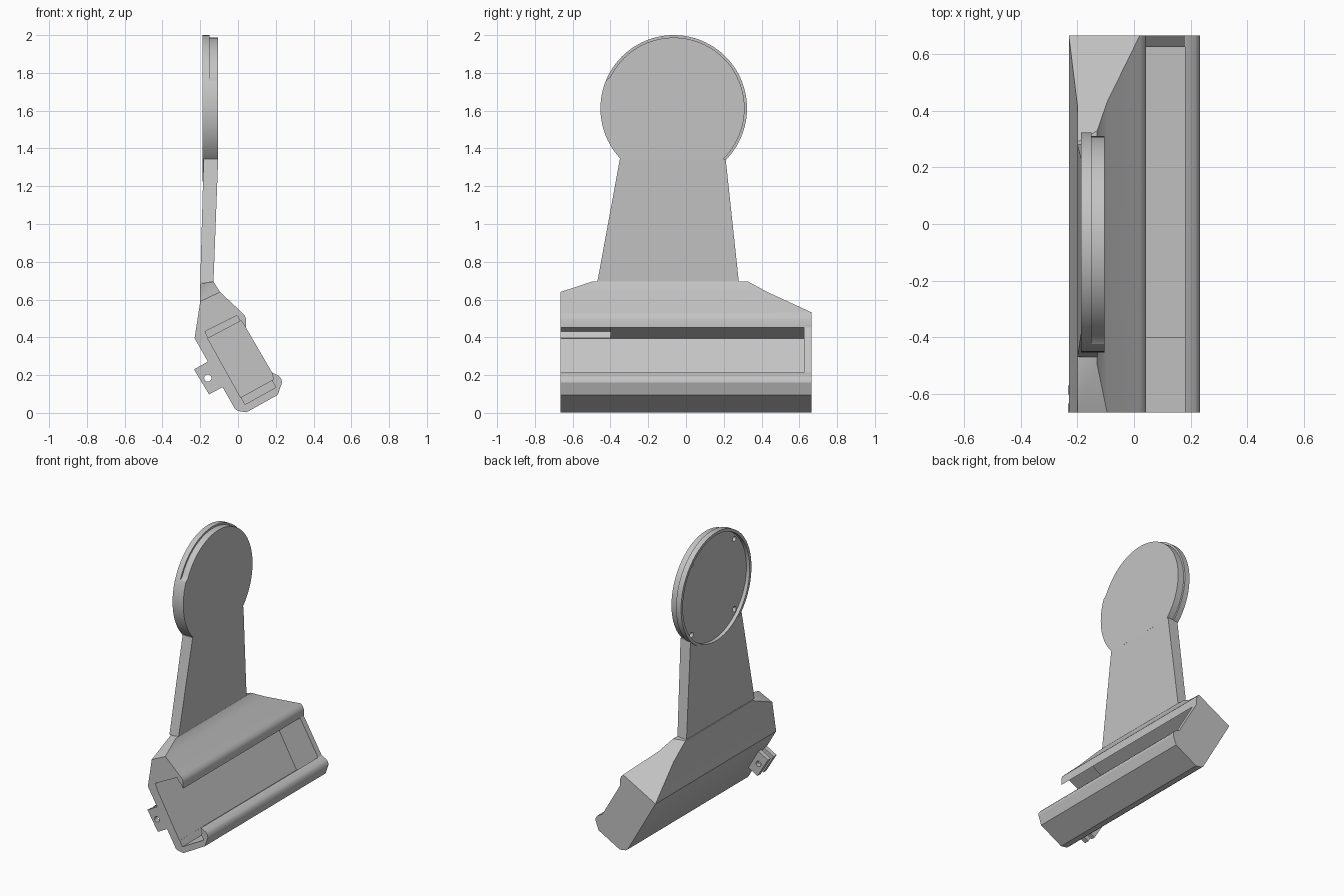
import bpy, bmesh, math
from mathutils import Vector

if "Cube" in bpy.data.objects:
    bpy.data.objects.remove(bpy.data.objects["Cube"])

grey = bpy.data.materials.new("light_grey")
grey.use_nodes = True
COL = (0.55, 0.55, 0.55, 1)
grey.diffuse_color = COL
grey.node_tree.nodes["Principled BSDF"].inputs["Base Color"].default_value = COL


def prism(name, pts, axis, a, b, cuts=()):
    """Extrude a 2D outline along x (points y,z) or y (points x,z); trim by planes."""
    bm = bmesh.new()
    rings = []
    for d in (a, b):
        rings.append([bm.verts.new((d, p, q) if axis == "x" else (p, d, q)) for p, q in pts])
    n = len(pts)
    bm.faces.new(rings[0])
    bm.faces.new(rings[1])
    for i in range(n):
        j = (i + 1) % n
        bm.faces.new((rings[0][i], rings[0][j], rings[1][j], rings[1][i]))
    for co, no in cuts:
        bmesh.ops.bisect_plane(bm, geom=bm.verts[:] + bm.edges[:] + bm.faces[:],
                               plane_co=co, plane_no=no, clear_outer=True)
        edges = [e for e in bm.edges if e.is_boundary]
        bmesh.ops.holes_fill(bm, edges=edges)
    bmesh.ops.recalc_face_normals(bm, faces=bm.faces)
    me = bpy.data.meshes.new(name)
    bm.to_mesh(me)
    bm.free()
    me.materials.append(grey)
    ob = bpy.data.objects.new(name, me)
    bpy.context.collection.objects.link(ob)
    return ob


def carve(ob, cutters):
    """Subtract cutters from an object and apply."""
    bpy.context.view_layer.objects.active = ob
    for c in cutters:
        m = ob.modifiers.new("cut", "BOOLEAN")
        m.operation, m.solver, m.object = "DIFFERENCE", "EXACT", c
        bpy.ops.object.modifier_apply(modifier=m.name)


def circle(cy, cz, r, n):
    return [(cy + r * math.cos(math.tau * i / n), cz + r * math.sin(math.tau * i / n))
            for i in range(n)]


def plane(p, q, r):
    """Plane through three points with its normal pointing up."""
    p, q, r = Vector(p), Vector(q), Vector(r)
    no = (q - p).cross(r - p).normalized()
    return p, no if no.z > 0 else -no


END = 0.665

# Base housing: tilted profile with both upper ends sloped down
profile = [(-.20, .685), (-.20, .59), (-.23, .395), (-.015, .02), (.0, .01), (.045, .003),
           (.21, .095), (.233, .16), (.23, .178), (.217, .195), (.18, .214), (.042, .452),
           (.043, .495), (.035, .517), (.02, .532), (-.095, .64), (-.13, .695)]
slopes = [plane((-.23, END, .395), (.02, END, .532), (-.2, .29, .685)),
          plane((-.2, -END, .59), (-.095, -END, .64), (-.165, -.47, .69))]
housing = prism("base_housing", profile, "y", -END, END, slopes)

# Long channel open at the front and through the mouth, plus a wider front pocket
channel = prism("channel_cutter", [(-.16, .394), (.017, .488), (.042, .452), (.14, .51),
                                   (.29, .25), (.18, .214), (.187, .177), (.014, .082)],
                "y", -.8, .625)
pocket = prism("pocket_cutter", [(-.175, .43), (-.005, .516), (.2, .135), (.037, .045)],
               "y", -.8, -.4)
carve(housing, [channel, pocket])

# Tapering neck
neck = prism("neck", [(-.47, .69), (.28, .69), (.21, 1.345), (-.35, 1.345)], "x", 0, 1)
for v in neck.data.vertices:
    t = (v.co.z - .69) / .655
    v.co.x = (-.13 + .025 * t) if v.co.x > .5 else (-.20 + .018 * t)

# Round head: wide rim layer, and a thinner layer with a step at one side
CY, CZ, R = -.065, 1.612, .388
rim = prism("head_rim", circle(CY, CZ, R, 96), "x", -.188, -.15)
outline = []
for y, z in circle(CY, CZ, 1, 96):
    dy, dz = y - CY, z - CZ
    r = R if dy < 0 and CZ + R * dz < 1.78 else .375
    outline.append((CY + r * dy, CZ + r * dz))
plate = prism("head_plate", outline, "x", -.15, -.105, [((0, 0, 1.34), (0, 0, -1))])

# Shallow dish on the outer side with four screw holes
dish = prism("dish_cutter", circle(CY, CZ, .368, 96), "x", -.3, -.163)
holes = [prism("screw_cutter", circle(CY + sy * .235, CZ + sz * .245, .018, 20), "x", -.3, -.13)
         for sy in (-1, 1) for sz in (-1, 1)]
for part in (rim, plate, neck):
    carve(part, [dish] + holes)

# Pair of hinge lugs under the front end
pin = prism("pin_cutter", circle(-.16, .184, .019, 24), "y", -.8, -.4)
lugs = [prism(name, [(-.233, .23), (-.15, .277), (-.075, .14), (-.153, .098)], "y", a, a + .032)
        for name, a in (("front_lug", -END), ("rear_lug", -.602))]
for lug in lugs:
    carve(lug, [pin])

for c in [channel, pocket, dish, pin] + holes:
    bpy.data.objects.remove(c)

# Smooth the round parts, keep the corners sharp
for ob in [housing, rim, plate, neck] + lugs:
    bpy.ops.object.select_all(action="DESELECT")
    ob.select_set(True)
    bpy.context.view_layer.objects.active = ob
    bpy.ops.object.shade_smooth_by_angle(angle=math.radians(28))
